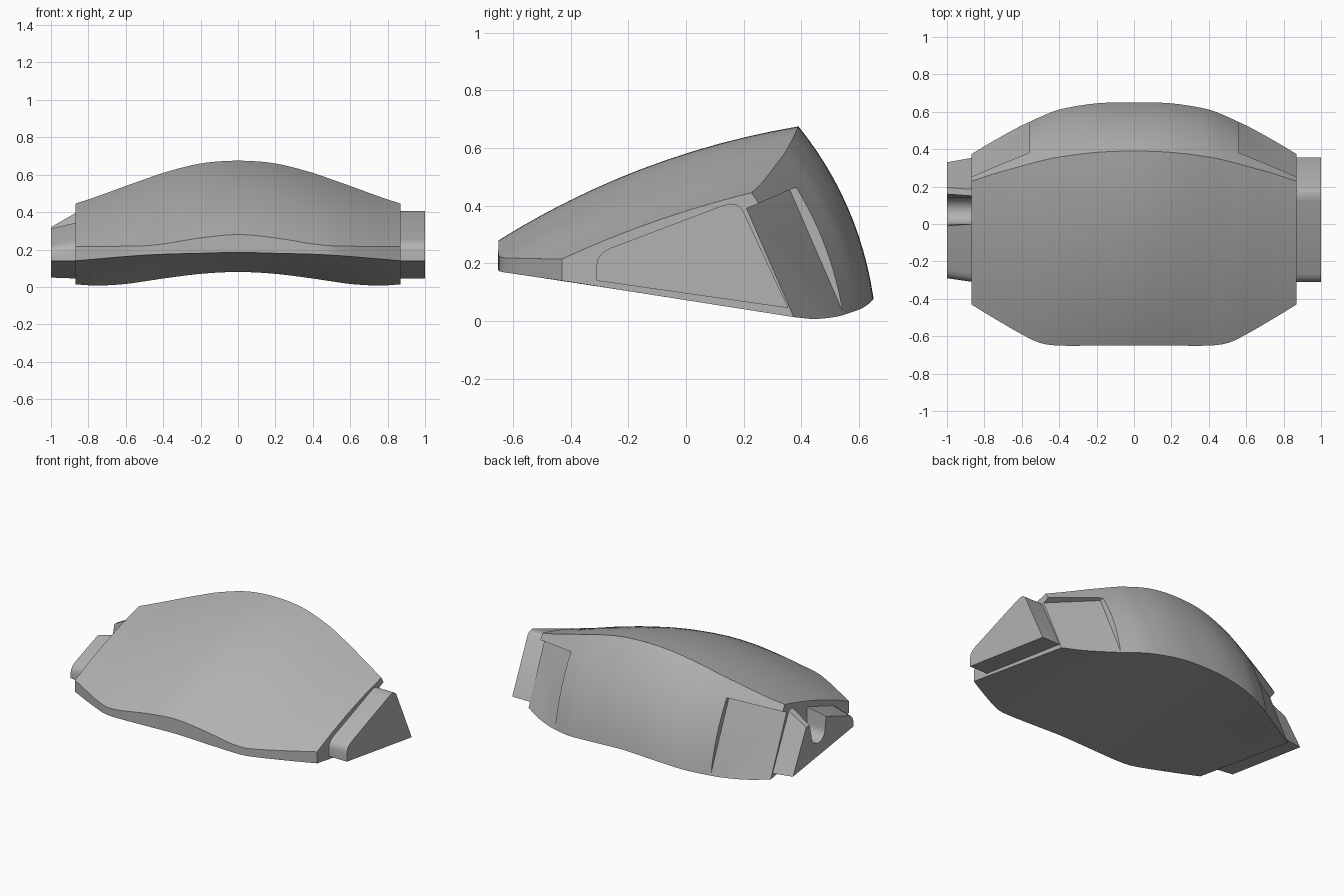
import bpy, bmesh, math

cube = bpy.data.objects.get("Cube")
if cube:
    bpy.data.objects.remove(cube, do_unlink=True)

grey = bpy.data.materials.new("plain grey")
grey.use_nodes = True
grey.diffuse_color = (0.45, 0.45, 0.45, 1)
grey.node_tree.nodes["Principled BSDF"].inputs["Base Color"].default_value = grey.diffuse_color


def loft(name, rings):
    """Skin a row of equal-length closed rings and cap both ends."""
    bm = bmesh.new()
    rows = [[bm.verts.new(p) for p in ring] for ring in rings]
    count = len(rows[0])
    for a, b in zip(rows, rows[1:]):
        for i in range(count):
            j = (i + 1) % count
            bm.faces.new((a[i], a[j], b[j], b[i]))
    bm.faces.new(rows[0])
    bm.faces.new(rows[-1])
    bmesh.ops.recalc_face_normals(bm, faces=bm.faces)
    mesh = bpy.data.meshes.new(name)
    bm.to_mesh(mesh)
    bm.free()
    mesh.materials.append(grey)
    obj = bpy.data.objects.new(name, mesh)
    bpy.context.collection.objects.link(obj)
    return obj


def activate(obj):
    bpy.ops.object.select_all(action='DESELECT')
    obj.select_set(True)
    bpy.context.view_layer.objects.active = obj


def finish(obj):
    activate(obj)
    bpy.ops.object.shade_smooth_by_angle(angle=math.radians(28))


# Body stations: x, front y, front top z, front bottom z, crest y, crest z,
# back y, back bottom z, top bulge, back bulge
stations = [
    (0, -.65, .28, .185, .39, .675, .65, .08, .055, .044),
    (.2, -.65, .262, .18, .383, .66, .645, .07, .053, .043),
    (.4, -.65, .23, .175, .358, .61, .612, .045, .047, .04),
    (.5, -.637, .22, .17, .337, .575, .573, .03, .042, .037),
    (.6, -.59, .218, .163, .31, .54, .527, .016, .036, .034),
    (.75, -.503, .216, .15, .268, .485, .467, .004, .025, .028),
    (.87, -.43, .215, .14, .228, .445, .41, .008, .017, .023),
]


def slope(i, k):
    lo, hi = max(i - 1, 0), min(i + 1, len(stations) - 1)
    if i == 0:
        return 0
    return (stations[hi][k] - stations[lo][k]) / (stations[hi][0] - stations[lo][0])


def sample(x):
    """Smooth values between stations, the same on both sides."""
    x = abs(x)
    i = max(n for n in range(len(stations) - 1) if stations[n][0] <= x)
    a, b = stations[i], stations[i + 1]
    h = b[0] - a[0]
    t = (x - a[0]) / h
    s = t * t * (3 - 2 * t)
    return [a[k] + (b[k] - a[k]) * s
            + h * t * (1 - t) * ((1 - t) * slope(i, k) - t * slope(i + 1, k))
            for k in range(1, len(a))]


def arc(p, q, bulge, n):
    """Points from p up to, not including, q, bowed to the left of travel."""
    dy, dz = q[0] - p[0], q[1] - p[1]
    d = math.hypot(dy, dz)
    pts = []
    for i in range(n):
        t = i / n
        w = 4 * t * (1 - t) * bulge
        pts.append((p[0] + dy * t - dz / d * w, p[1] + dz * t + dy / d * w))
    return pts


def section(x):
    fy, ft, fb, cy, cz, by, bz, top, back = sample(x)
    pts = arc((fy, fb), (fy, ft), 0, 1)
    pts += arc((fy, ft), (cy, cz), top, 12)
    pts += arc((cy, cz), (by, bz), back, 12)
    pts += arc((by, bz), (fy, fb), 0, 4)
    return [(x, y, z) for y, z in pts]


STEPS = 24
body = loft("body", [section(.87 * i / STEPS) for i in range(-STEPS, STEPS + 1)])

# Slanted rear corner pockets
for side in (-1, 1):
    edge = [(1, .147, .363), (.56, .36, .455)]
    inner = edge + [(x, y + .25, z - .576) for x, y, z in reversed(edge)]
    rings = [[(side * x, y + .37 * k, z + .16 * k) for x, y, z in inner] for k in (0, 1)]
    cutter = loft("pocket_cutter", rings)
    cutter.hide_render = True
    mod = body.modifiers.new("pocket", 'BOOLEAN')
    mod.operation = 'DIFFERENCE'
    mod.solver = 'EXACT'
    mod.object = cutter
    activate(body)
    bpy.ops.object.modifier_apply(modifier=mod.name)
    bpy.data.objects.remove(cutter, do_unlink=True)
finish(body)


def ring(x, pts):
    return [(x, y, z) for y, z in pts]


# Solid end lug with rounded upper corners
front = [(-.31, .14), (-.31, .195), (-.305, .218), (-.29, .237), (-.265, .252)]
rear = [(.12, .398), (.15, .407), (.175, .404), (.195, .388), (.355, .045)]
finish(loft("solid_lug", [ring(x, front + rear) for x in (.86, 1)]))

# Tapered end lug with a rounded slot
slot = [(.07 - .07 * math.cos(a), .24 - .07 * math.sin(a))
        for a in (math.pi * i / 12 for i in range(13))]
inner = front + [(0, .345)] + slot + [(.15, .4), (.185, .395), (.355, .045)]
outer = [(y + .02, z - .025 * (z > .15)) for y, z in front]
outer += [(-.01, .312)] + slot + [(.16, .32), (.195, .318), (.33, .05)]
finish(loft("slotted_lug", [ring(-.86, inner), ring(-1, outer)]))
